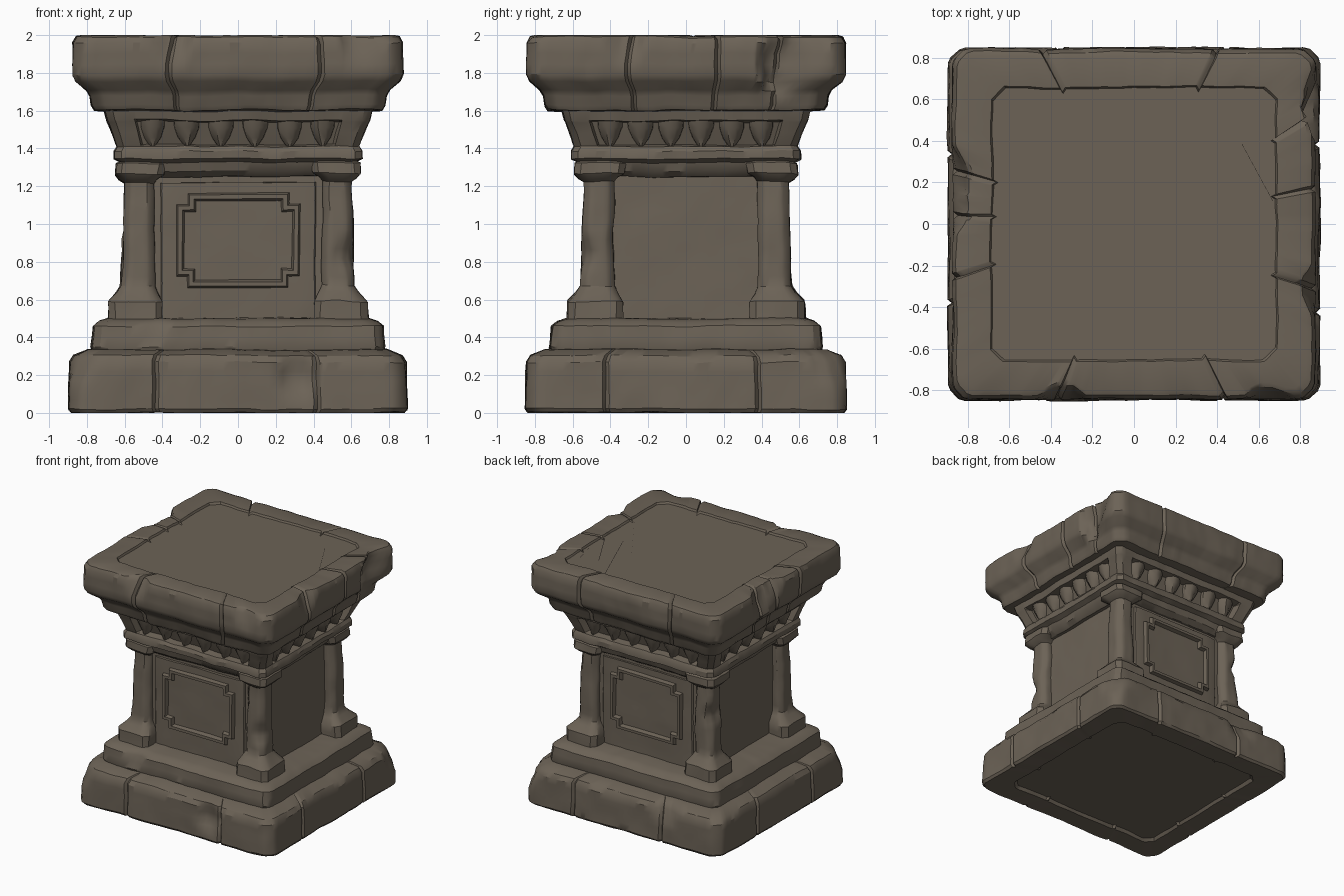
import bpy, bmesh, math
from mathutils import Vector, noise

if "Cube" in bpy.data.objects:
    bpy.data.objects.remove(bpy.data.objects["Cube"])

stone = bpy.data.materials.new("weathered_stone")
stone.diffuse_color = (0.150, 0.124, 0.094, 1)
stone.use_nodes = True
stone.node_tree.nodes["Principled BSDF"].inputs["Base Color"].default_value = stone.diffuse_color

# Chips knocked out of the edges: centre, radius, depth
CHIPS = [((.32, -.85, .2), .13, .05), ((.87, .53, 1.85), .17, .09), ((.87, .5, 1.72), .1, .05),
         ((-.87, .22, 1.97), .16, .06), ((-.87, .05, 1.98), .1, .05), ((.87, -.32, 1.98), .12, .05),
         ((-.35, -.84, 1.98), .12, .05), ((.66, -.84, 1.98), .13, .05), ((.87, .64, 1.98), .12, .05),
         ((.89, .8, .3), .16, .05), ((-.89, -.84, .3), .16, .05), ((-.4, .85, .3), .14, .05),
         ((-.45, -.75, .46), .1, .03), ((.6, -.55, .85), .1, .03), ((-.6, .5, 1.0), .1, .03)]


def weather(p, amp):
    """Wobble a point like worn stone and apply the chips."""
    q = p + (noise.noise_vector(p * 4) + .5 * noise.noise_vector(p * 11)) * amp
    for c, r, d in CHIPS:
        dist = (p - Vector(c)).length
        if dist < r:
            inward = Vector((-p.x, -p.y, 0)).normalized()
            q += inward * d * min(1, 1.6 * (1 - dist / r))
    q.z = min(2, max(0, q.z))
    return q


def finish(bm, name, angle=32):
    bmesh.ops.recalc_face_normals(bm, faces=bm.faces)
    me = bpy.data.meshes.new(name)
    bm.to_mesh(me)
    bm.free()
    ob = bpy.data.objects.new(name, me)
    bpy.context.collection.objects.link(ob)
    me.materials.append(stone)
    bpy.context.view_layer.objects.active = ob
    ob.select_set(True)
    bpy.ops.object.shade_smooth_by_angle(angle=math.radians(angle))
    ob.select_set(False)
    return ob


def loft(name, rows, ts, amp=.009, chamfer=.04, pull=None, step=.05):
    """Stack rectangles (x0, x1, y0, y1, z) into one stone; ts samples each side."""
    dense = [rows[0]]
    for a, b in zip(rows, rows[1:]):
        n = max(1, round(abs(b[4] - a[4]) / step))
        dense += [tuple(u + (v - u) * k / n for u, v in zip(a, b)) for k in range(1, n + 1)]
    bm = bmesh.new()
    loops = []
    for x0, x1, y0, y1, z in dense:
        cx, cy, hx, hy = (x0 + x1) / 2, (y0 + y1) / 2, abs(x1 - x0) / 2, abs(y1 - y0) / 2
        loop = []
        for side in range(4):
            for t in ts[:-1]:
                u, v = [(t, -1), (1, t), (-t, 1), (-1, -t)][side]
                x, y = u * hx, v * hy
                d = (hx - abs(x)) + (hy - abs(y))
                if d < chamfer:
                    x -= math.copysign((chamfer - d) / 2, x)
                    y -= math.copysign((chamfer - d) / 2, y)
                zz = z
                if pull:
                    g = pull(u if side % 2 == 0 else v, z, side)
                    if side % 2 == 0:
                        y -= v * g
                    else:
                        x -= u * g
                    if z > 1.95:
                        zz -= g * .6
                loop.append(bm.verts.new(weather(Vector((cx + x, cy + y, zz)), amp)))
        loops.append(loop)
    m = len(loops[0])
    for a, b in zip(loops, loops[1:]):
        for i in range(m):
            bm.faces.new((a[i], a[(i + 1) % m], b[(i + 1) % m], b[i]))
    bm.faces.new(loops[0])
    bm.faces.new(loops[-1])
    return finish(bm, name)


def centred(profile, dy):
    return [(-x, x, -(x - dy), x - dy, z) for x, z in profile]


def samples(n, extra=()):
    return sorted(set([-1 + 2 * i / n for i in range(n + 1)] + list(extra)))


def seams(per_side):
    """Block joints: V grooves at fractions along every side."""
    def pull(t, z, side):
        return max([0] + [.022 * (1 - abs(t - s) / .02) for s in per_side[side]])
    marks = [s + o for side in per_side for s in side for o in (-.02, 0, .02)]
    return pull, [round(k * f, 4) for k in marks for f in (1, -1)]


# Plinth of large blocks, hollowed slightly underneath
pull, marks = seams([(-.49, .47), (-.5, .45), (-.4, .5), (-.45, .4)])
loft("plinth", centred([(.70, .025), (.715, 0), (.88, 0), (.895, .02), (.888, .27),
                        (.865, .305), (.79, .335), (.70, .34)], .045),
     samples(44, marks), chamfer=.06, pull=pull)
# Step above the plinth
loft("step", centred([(.76, .31), (.775, .35), (.765, .46), (.735, .485), (.69, .5), (.5, .505)], .055),
     samples(40), chamfer=.05)
# Core whose faces are the recessed panels
loft("body_core", centred([(.53, .47), (.53, 1.32)], .04), samples(24), amp=.006, chamfer=.01)

# Four corner pillars: outer x, inner x, z
PILLAR = [(.69, .40, .48), (.685, .40, .59), (.64, .43, .64), (.62, .445, .67), (.60, .445, 1.22),
          (.63, .43, 1.24), (.65, .39, 1.265), (.645, .38, 1.32), (.60, .40, 1.345)]
for sx, a in ((-1, "left"), (1, "right")):
    for sy, b in ((-1, "front"), (1, "back")):
        loft(f"pillar_{b}_{a}", [(sx * i, sx * o, sy * (i - .065), sy * (o - .06), z) for o, i, z in PILLAR],
             samples(8), amp=.011, chamfer=.035)

# Raised front and back panels with a notched moulding
for s, side in ((-1, "front"), (1, "back")):
    loft(f"panel_{side}", [(-.41, .41, s * .44, s * .51, .49), (-.41, .41, s * .44, s * .51, 1.22)],
         samples(16), amp=.005, chamfer=.012)
    bm = bmesh.new()
    loops = []
    for off, up in ((0, -.01), (.012, .028), (.034, .028), (.048, -.01)):
        w, h, n = .33 - off, .255 - off, .06
        a, b = w - n, h - n
        quad = [(w, b), (a, b), (a, h)]
        pts = quad + [(-x, y) for x, y in quad[::-1]]
        pts += [(-x, -y) for x, y in pts]
        loops.append([bm.verts.new(weather(Vector((x, s * (.51 + up), .915 + z)), .006)) for x, z in pts])
    for a, b in zip(loops, loops[1:]):
        for i in range(12):
            bm.faces.new((a[i], a[(i + 1) % 12], b[(i + 1) % 12], b[i]))
    finish(bm, f"moulding_{side}", 25)


# Flared frieze with a sunken band on each side
def band(t, z, side):
    return .06 if abs(t) < .79 and 1.415 < z < 1.545 else 0


loft("frieze", centred([(.56, 1.25), (.60, 1.28), (.615, 1.325), (.655, 1.345), (.655, 1.385), (.64, 1.41),
                        (.645, 1.42), (.69, 1.54), (.695, 1.55), (.71, 1.61), (.70, 1.63)], .05),
     samples(36, (-.8, -.78, .78, .8)), chamfer=.035, pull=band)

# Pointed teeth along the sunken band
for side in range(4):
    bm = bmesh.new()
    half = .45 if side % 2 == 0 else .40
    front = .63 if side % 2 == 0 else .68
    for k in range(6):
        c = -half + 2 * half * k / 5
        loops = []
        for w, z, d in ((.075, 1.555, .0), (.072, 1.51, .012), (.05, 1.455, .035), (.015, 1.41, .05)):
            prof = [(-w, .09), (-w * .85, .03), (-w * .3, 0), (w * .3, 0), (w * .85, .03), (w, .09)]
            loops.append([bm.verts.new(weather(
                Vector((c + x, -(front - d - y), z)), .008)) for x, y in prof])
        for a, b in zip(loops, loops[1:]):
            for i in range(5):
                bm.faces.new((a[i], a[i + 1], b[i + 1], b[i]))
        bm.faces.new(loops[-1])
    ob = finish(bm, f"teeth_{('front', 'right', 'back', 'left')[side]}", 40)
    ob.rotation_euler.z = side * math.pi / 2

# Cap slab of edge blocks around a slightly sunken top
pull, marks = seams([(-.42, .5), (-.37, .2, .62), (-.5, .45), (.05, -.3, .3)])
loft("cap", centred([(.66, 1.595), (.76, 1.605), (.775, 1.63), (.782, 1.68), (.80, 1.71), (.855, 1.755),
                     (.872, 1.79), (.872, 1.96), (.855, 1.99), (.83, 2.0), (.69, 1.995), (.682, 1.98)], .03),
     samples(44, marks), chamfer=.06, pull=pull)
